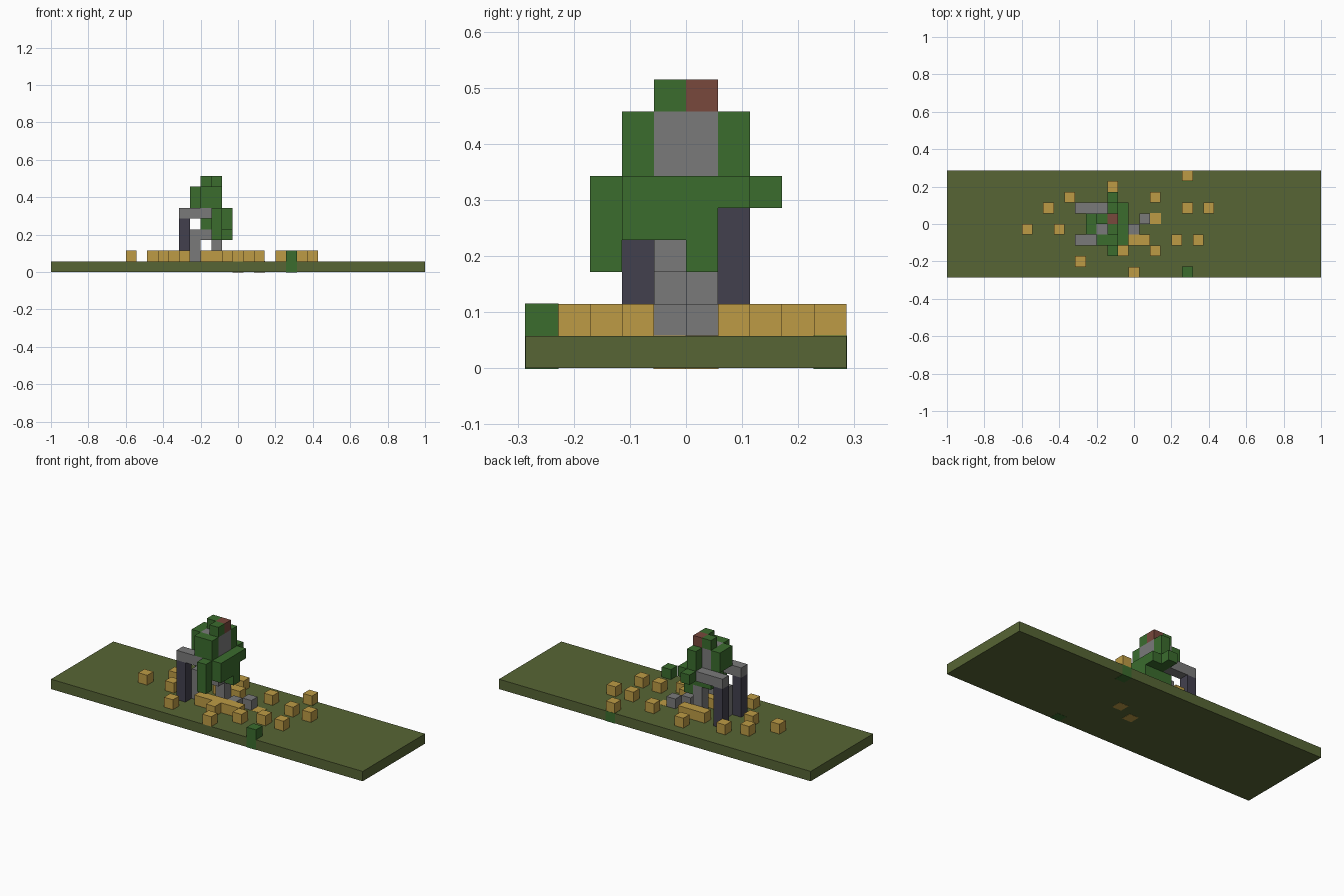
import bpy
import bmesh
from mathutils import Matrix, Vector

cube = bpy.data.objects.get("Cube")
if cube:
    bpy.data.objects.remove(cube, do_unlink=True)

LENGTH, DEPTH = 35, 10          # base size in blocks
UNIT = 2 / LENGTH
ORIGIN = Vector((LENGTH / 2, DEPTH / 2, 0))
PROUD = 0.001                   # how far embedded blocks stand out of the base


def material(name, *rgb):
    mat = bpy.data.materials.new(name)
    mat.use_nodes = True
    colour = (*rgb, 1)
    mat.diffuse_color = colour
    shader = next(n for n in mat.node_tree.nodes if n.type == 'BSDF_PRINCIPLED')
    shader.inputs["Base Color"].default_value = colour
    shader.inputs["Roughness"].default_value = 1
    return mat


olive = material("olive", .095, .13, .035)
sand = material("sand_yellow", .51, .33, .06)
green = material("green", .043, .15, .027)
grey = material("grey", .195, .195, .195)
slate = material("dark_slate", .055, .051, .076)
brown = material("red_brown", .19, .065, .045)


def blocks(name, mat, *parts, grow=0):
    """One object from boxes, each a block cell and an optional size in blocks."""
    bm = bmesh.new()
    for cell, size in parts:
        size = Vector(size)
        centre = (Vector(cell) + size / 2 - ORIGIN) * UNIT
        scale = size * UNIT + Vector((grow, grow, grow)) * 2
        bmesh.ops.create_cube(bm, size=1, matrix=Matrix.LocRotScale(centre, None, scale))
    mesh = bpy.data.meshes.new(name)
    bm.to_mesh(mesh)
    bm.free()
    mesh.materials.append(mat)
    obj = bpy.data.objects.new(name, mesh)
    bpy.context.collection.objects.link(obj)
    return obj


ONE = (1, 1, 1)

# Ground slab with the few blocks sunk into it
blocks("ground_slab", olive, ((0, 0, 0), (LENGTH, DEPTH, 1)))
blocks("sunken_blocks", sand, ((19, 5, 0), ONE), ((17, 4, 0), ONE), grow=PROUD)
blocks("front_marker", green, ((22, 0, 0), (1, 1, 2)), grow=PROUD)
blocks("back_marker", green, ((22, 9, 0), ONE), grow=PROUD)

# Loose blocks scattered over the slab
scatter = [(22, 9), (15, 8), (11, 7), (19, 7), (9, 6), (22, 6), (24, 6), (7, 4), (10, 4),
           (21, 3), (23, 3), (16, 2), (19, 2), (12, 1), (17, 0)]
blocks("scattered_blocks", sand, *[((x, y, 1), ONE) for x, y in scatter])

# Low rows of blocks beside the figure
blocks("front_row", sand, ((14, 3, 1), (5, 1, 1)))
blocks("back_row", sand, ((14, 6, 1), (3, 1, 1)))

# Rear supports: dark posts under grey beams
for side, y in (("front", 3), ("back", 6)):
    blocks(side + "_post", slate, ((12, y, 1), (1, 1, 4)))
    blocks(side + "_beam", grey, ((12, y, 5), (3, 1, 1)))

# Inner legs and feet
blocks("rear_leg", grey, ((13, 4, 1), (1, 1, 2)), ((13, 4, 3), (3, 1, 1)))
blocks("forward_leg", grey, ((15, 5, 1), (1, 1, 3)))
blocks("feet", grey, ((17, 4, 1), ONE), ((18, 5, 1), ONE))

# Hips, shoulders and arms
blocks("hips", green, ((14, 4, 4), (2, 2, 2)))
blocks("shoulders", green, ((15, 3, 5), ONE), ((15, 6, 5), ONE))
blocks("front_arm", green, ((15, 2, 3), (1, 1, 3)))
blocks("back_arm", green, ((15, 7, 5), ONE))
blocks("carried_beam", green, ((16, 3, 5), (1, 4, 1)), ((16, 3, 4), (1, 3, 1)), ((16, 5, 3), ONE))

# Chest
blocks("chest_core", grey, ((14, 4, 6), (2, 2, 2)))
blocks("chest_front_plate", green, ((14, 3, 6), (2, 1, 2)))
blocks("chest_back_plate", green, ((15, 6, 6), (1, 1, 2)))
blocks("backpack", green, ((13, 4, 6), (1, 2, 2)))

# Head
blocks("helmet", green, ((15, 4, 8), ONE), ((14, 5, 8), ONE))
blocks("face", brown, ((15, 5, 8), ONE))
